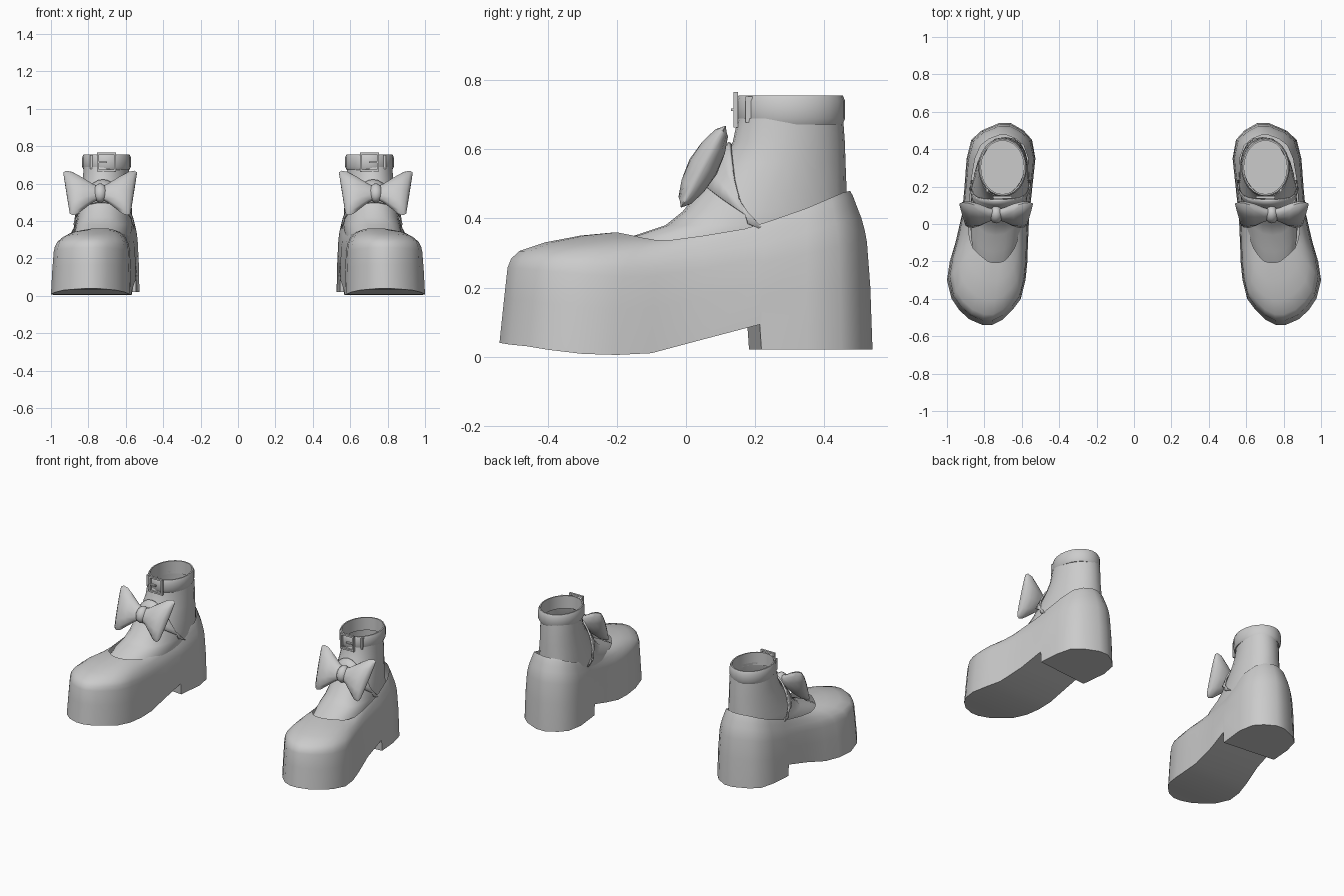
import bpy, bmesh, math
from mathutils import Matrix, Vector

if "Cube" in bpy.data.objects:
    bpy.data.objects.remove(bpy.data.objects["Cube"], do_unlink=True)

grey = bpy.data.materials.new("soft grey")
grey.use_nodes = True
COLOUR = (0.6, 0.6, 0.6, 1)
grey.diffuse_color = COLOUR
grey.node_tree.nodes["Principled BSDF"].inputs["Base Color"].default_value = COLOUR


def lerp(a, b, t):
    return a + (b - a) * t


def finish(bm, name, angle=40, thickness=0):
    """Turn a left-hand part into an object mirrored onto the other shoe."""
    bmesh.ops.recalc_face_normals(bm, faces=bm.faces)
    mesh = bpy.data.meshes.new(name)
    bm.to_mesh(mesh)
    bm.free()
    mesh.materials.append(grey)
    obj = bpy.data.objects.new(name, mesh)
    bpy.context.collection.objects.link(obj)
    bpy.ops.object.select_all(action='DESELECT')
    obj.select_set(True)
    bpy.context.view_layer.objects.active = obj
    bpy.ops.object.shade_smooth_by_angle(angle=math.radians(angle))
    if thickness:
        solid = obj.modifiers.new("thickness", 'SOLIDIFY')
        solid.thickness = thickness
        solid.offset = 0
    mirror = obj.modifiers.new("pair", 'MIRROR')
    mirror.use_mirror_merge = False
    return obj


def loft(bm, rings, closed=True):
    """Skin a list of equal point rings with quads."""
    rows = [[bm.verts.new(p) for p in ring] for ring in rings]
    count = len(rows[0])
    for low, high in zip(rows, rows[1:]):
        for i in range(count if closed else count - 1):
            j = (i + 1) % count
            bm.faces.new((low[i], low[j], high[j], high[i]))
    return rows


# Platform shoe: outer outline stations from toe to heel (y, inner x, outer x, bottom z)
OUTLINE = [(-.54, .76, .81, .04), (-.51, .70, .88, .035), (-.46, .65, .935, .03),
           (-.4, .605, .975, .02), (-.3, .58, 1, .008), (-.2, .57, .985, .005),
           (-.1, .567, .955, .01), (.05, .56, .92, .05), (.195, .545, .905, .093),
           (.2, .545, .905, .02), (.35, .527, .895, .02), (.45, .545, .87, .02),
           (.5, .59, .815, .02), (.54, .66, .72, .02)]
# Matching stations round the foot opening (y, inner x, outer x, z)
OPENING = [(-.205, .72, .76, .36), (-.2, .70, .78, .36), (-.185, .68, .8, .357),
           (-.16, .66, .83, .352), (-.13, .64, .86, .345), (-.09, .625, .875, .338),
           (-.04, .615, .885, .338), (.05, .6, .885, .35), (.17, .585, .875, .37),
           (.235, .575, .87, .39), (.35, .565, .85, .43), (.42, .59, .82, .46),
           (.455, .63, .775, .475), (.475, .68, .72, .48)]
# Wall levels: inward share at the toe, inward share at the heel, height share
LEVELS = [(0, 0, 0), (.04, .1, .4), (.07, .25, .68), (.1, .36, .76),
          (.17, .5, .83), (.4, .72, .91), (.7, .88, .97), (1, 1, 1)]


def both_sides(points):
    return points[0] + points[1][::-1]


def shell_ring(toe_t, heel_t, rise):
    sides = ([], [])
    for (y, x_in, x_out, low), (qy, q_in, q_out, top) in zip(OUTLINE, OPENING):
        t = lerp(toe_t, heel_t, min(1, max(0, (y + .4) / .5)))
        for side, x, qx in zip(sides, (x_out, x_in), (q_out, q_in)):
            skew = .1 * (x - .72) if abs(y - .197) < .01 else 0
            side.append((lerp(x, qx, t), lerp(y + skew, qy, t), lerp(low, top, rise)))
    return both_sides(sides)


bm = bmesh.new()
base = loft(bm, [shell_ring(*level) for level in LEVELS])[0]
last = len(base) - 1
for i in range(len(OUTLINE) - 1):
    bm.faces.new((base[i], base[i + 1], base[last - i - 1], base[last - i]))
finish(bm, "platform_shoe")

# Foot and ankle: height, front y, back y, half width
FOOT = [(.3, -.24, .455, .145), (.35, -.15, .46, .15), (.38, -.06, .465, .15),
        (.42, -.01, .465, .145), (.48, .04, .465, .14), (.56, .1, .462, .13),
        (.62, .135, .46, .125), (.69, .15, .455, .12)]


def foot_point(z, angle, grow=0):
    """Point on the foot surface; angle 0 is the outer side, pi/2 the front."""
    for a, b in zip(FOOT, FOOT[1:]):
        if z <= b[0]:
            break
    t = (z - a[0]) / (b[0] - a[0])
    front, back, half = (lerp(a[k], b[k], t) for k in (1, 2, 3))
    c, s = math.cos(angle), math.sin(angle)
    power = lerp(.75, 1, min(1, max(0, (z - .35) / .2)))
    y = (front + back) / 2 - s * ((back - front) / 2 + grow)
    x = .705 + .1 * (.3 - y) + math.copysign(abs(c) ** power, c) * (half + grow)
    return (x, y, z)


SIDES = 24
TURN = [i * math.tau / SIDES for i in range(SIDES)]
bm = bmesh.new()
rows = loft(bm, [[foot_point(level[0], a) for a in TURN] for level in FOOT])
bm.faces.new(rows[0])
finish(bm, "foot_and_ankle")

# Instep strap wrapping over the foot
bm = bmesh.new()
strap = []
for edge in range(4):
    row = []
    for i in range(17):
        u = i / 16
        arch = math.sin(u * math.pi)
        low, high = lerp(.36, .5, arch), lerp(.385, .62, arch)
        spread = lerp(-.22, .1, edge / 3)
        row.append(foot_point(lerp(low, high, edge / 3),
                              lerp(spread, math.pi - spread, u), .008))
    strap.append(row)
loft(bm, strap, closed=False)
finish(bm, "instep_strap", thickness=.01)

# Padded ankle cuff: closed profile of (offset, height)
bm = bmesh.new()
CUFF = [(0, .672), (.009, .69), (.009, .74), (.002, .756), (-.006, .756), (-.006, .672)]
loft(bm, [[(.703 + (.121 + o) * math.cos(a), .303 - (.149 + o) * math.sin(a), z)
           for a in TURN] for o, z in CUFF + CUFF[:1]])
bmesh.ops.remove_doubles(bm, verts=bm.verts, dist=.0001)
finish(bm, "ankle_cuff")

# Buckle: frame bars, centre prong and strap keeper
bm = bmesh.new()


def bar(x, z, width, height, y=.144, depth=.014):
    place = Matrix.Translation((x, y, z)) @ Matrix.Diagonal((width, depth, height, 1))
    bmesh.ops.create_cube(bm, size=1, matrix=place)


for side in (-1, 1):
    bar(.703 + side * .045, .715, .011, .1)
    bar(.703, .715 + side * .046, .1, .011)
bar(.725, .715, .05, .008, y=.138)
bar(.785, .715, .012, .075, y=.182, depth=.02)
finish(bm, "buckle")

# Bow: two pillow wings lofted outward on a backward-leaning plane
UP, OUT = Vector((0, .48, .88)), Vector((0, -.88, .48))
KNOT = Vector((.737, .05, .55))
# distance from knot, half height, half thickness
WING = [(0, .035, .022), (.04, .055, .032), (.09, .095, .045),
        (.135, .128, .042), (.165, .135, .028), (.18, .125, .008)]
for side, name in ((-1, "bow_inner_wing"), (1, "bow_outer_wing")):
    bm = bmesh.new()
    rings = []
    for d, half, thick in WING:
        ring = []
        for i in range(12):
            a = i * math.tau / 12
            v = math.sin(a) * half
            x = side * (d + .14 * v * d / .18)
            ring.append(KNOT + Vector((x, 0, 0)) + UP * v + OUT * (math.cos(a) * thick))
        rings.append(ring)
    rows = loft(bm, rings)
    bm.faces.new(rows[0])
    bm.faces.new(rows[-1])
    finish(bm, name, angle=50)

bm = bmesh.new()
lean = Matrix((Vector((1, 0, 0)), OUT, UP)).transposed().to_4x4()
bmesh.ops.create_uvsphere(bm, u_segments=12, v_segments=8, radius=1,
                          matrix=Matrix.Translation(KNOT) @ lean @ Matrix.Diagonal((.038, .045, .053, 1)))
finish(bm, "bow_knot", angle=60)
